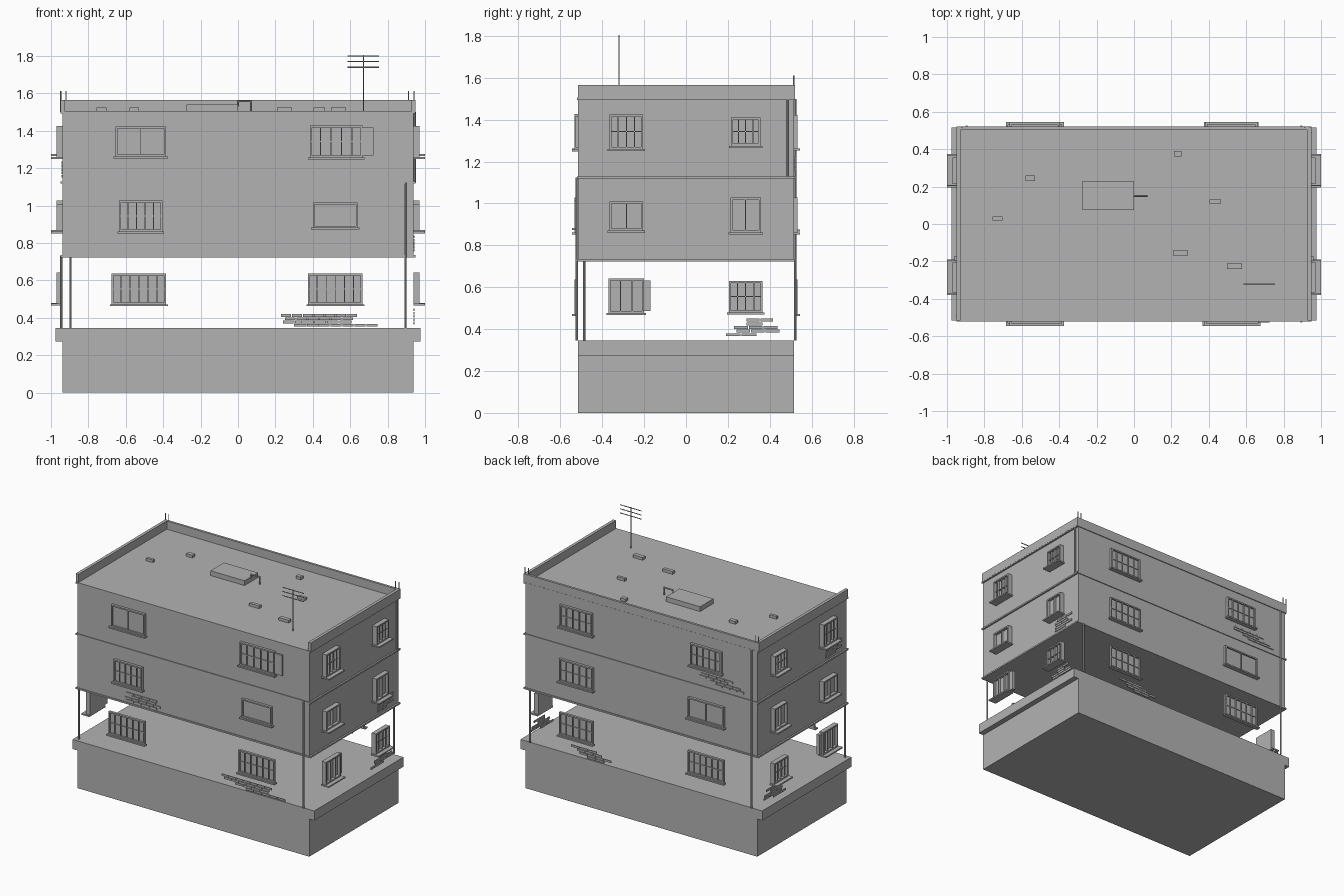
import bpy, bmesh
from mathutils import Matrix, Vector

cube = bpy.data.objects.get("Cube")
if cube:
    bpy.data.objects.remove(cube, do_unlink=True)

grey = bpy.data.materials.new("plain grey")
grey.use_nodes = True
tone = (0.45, 0.45, 0.45, 1)
grey.diffuse_color = tone
grey.node_tree.nodes["Principled BSDF"].inputs["Base Color"].default_value = tone

HX, HY = 0.937, 0.515          # half width and half depth of the walls
SLAB, FLOOR1, FLOOR2, ROOF = 0.345, 0.73, 1.125, 1.5


def finish(name, bm):
    mesh = bpy.data.meshes.new(name)
    bm.to_mesh(mesh)
    bm.free()
    mesh.materials.append(grey)
    obj = bpy.data.objects.new(name, mesh)
    bpy.context.scene.collection.objects.link(obj)
    return obj


def boxes(name, spans):
    """One object from boxes given as (x range, y range, z range)."""
    bm = bmesh.new()
    for ranges in spans:
        mid = Vector([(a + b) / 2 for a, b in ranges])
        size = [abs(b - a) for a, b in ranges]
        bmesh.ops.create_cube(bm, size=1,
                              matrix=Matrix.Translation(mid) @ Matrix.Diagonal(size + [1]))
    return finish(name, bm)


def rods(name, lines, radius=0.004):
    """One object from thin round rods given as (start, end)."""
    bm = bmesh.new()
    for a, b in lines:
        a, b = Vector(a), Vector(b)
        turn = (b - a).to_track_quat('Z', 'Y').to_matrix().to_4x4()
        bmesh.ops.create_cone(bm, cap_ends=True, segments=8, radius1=radius, radius2=radius,
                              depth=(b - a).length,
                              matrix=Matrix.Translation((a + b) / 2) @ turn)
    return finish(name, bm)


def on_wall(side, u, d, z):
    """Box ranges on a wall: u along it, d outward from it."""
    sign = 1 if side in ("right", "back") else -1
    wall = HX if side in ("right", "left") else HY
    out = (sign * (wall + d[0]), sign * (wall + d[1]))
    return (out, u, z) if side in ("right", "left") else (u, out, z)


def window(side, storey, u, z, w, h, cols, rows, shutter=0):
    end_wall = side in ("right", "left")
    depth, sill = (0.034, 0.063) if end_wall else (0.018, 0.03)
    t = 0.01
    u0, u1, z0, z1 = u - w / 2, u + w / 2, z - h / 2, z + h / 2
    frame = (0, depth)
    parts = [((u0, u1), (0, depth * 0.4), (z0, z1)),                  # pane
             ((u0, u0 + t), frame, (z0, z1)), ((u1 - t, u1), frame, (z0, z1)),
             ((u0, u1), frame, (z1 - t, z1)), ((u0, u1), frame, (z0, z0 + t)),
             ((u0 - t, u1 + t), (0, sill), (z0 - t, z0))]             # sill
    for i in range(1, cols):
        c = u0 + w * i / cols
        parts.append(((c - t / 4, c + t / 4), (0, depth * 0.9), (z0, z1)))
    for i in range(1, rows):
        c = z0 + h * i / rows
        parts.append(((u0, u1), (0, depth * 0.7), (c - t / 4, c + t / 4)))
    if shutter:
        parts.append(((u1, u1 + shutter), (0, depth * 0.7), (z0 + t, z1 - t)))
    boxes(f"{side}_window_{storey}", [on_wall(side, *p) for p in parts])


def bricks(side, storey, top, rows):
    """Patch of bare bricks, one (start, end) span per row from the top down."""
    parts = []
    for i, (a, b) in enumerate(rows):
        z = top - 0.0175 * i
        n = max(1, round((b - a) / 0.062))
        step = (b - a) / n
        parts += [on_wall(side, (a + k * step, a + (k + 1) * step - 0.004),
                          (0, 0.006), (z - 0.014, z)) for k in range(n)]
    boxes(f"{side}_bricks_{storey}", parts)


# Plinth with ledges along both ends
boxes("plinth", [((-HX, HX), (-HY, HY), (0, SLAB))])
for name, s in (("left", -1), ("right", 1)):
    boxes(name + "_ledge", [((s * HX, s * 0.977), (-HY, HY), (0.275, SLAB))])

# Two closed storeys above the open one
boxes("middle_storey", [((-HX, HX), (-HY, HY), (FLOOR1, FLOOR2))])
boxes("upper_storey", [((-HX, HX), (-HY, HY), (FLOOR2, ROOF))])
for name, z in (("lower", FLOOR1), ("middle", FLOOR2), ("roof", ROOF)):
    e = 0.012
    boxes(name + "_moulding", [((-HX - e, HX + e), (-HY - e / 2, HY + e / 2), (z - 0.006, z + 0.005))])

# Parapet on the back and both ends
boxes("parapet", [((-0.95, -0.928), (-HY, HY), (ROOF, 1.565)),
                  ((0.928, 0.95), (-HY, HY), (ROOF, 1.565)),
                  ((-0.95, 0.95), (HY - 0.012, HY + 0.005), (ROOF, 1.565))])

# Windows: storey, centre, height, width, height, columns, rows, shutter
for spec in [(1, -0.53, 0.555, 0.29, 0.165, 6, 2), (1, 0.52, 0.555, 0.29, 0.165, 6, 2),
             (2, -0.52, 0.945, 0.23, 0.165, 5, 2), (2, 0.52, 0.95, 0.24, 0.135, 1, 1),
             (3, -0.52, 1.343, 0.27, 0.16, 2, 1), (3, 0.525, 1.343, 0.28, 0.17, 5, 2, 0.06)]:
    window("front", *spec)
for spec in [(1, -0.53, 0.555, 0.29, 0.165, 6, 2), (1, 0.52, 0.555, 0.27, 0.165, 5, 2),
             (2, -0.53, 0.95, 0.29, 0.15, 2, 1), (2, 0.52, 0.945, 0.27, 0.165, 5, 2),
             (3, -0.53, 1.343, 0.25, 0.16, 5, 2), (3, 0.52, 1.343, 0.26, 0.16, 5, 2)]:
    window("back", *spec)
for side in ("right", "left"):
    for spec in [(1, -0.285, 0.56, 0.17, 0.165, 3, 1, 0.03), (1, 0.285, 0.555, 0.16, 0.15, 4, 2),
                 (2, -0.285, 0.94, 0.16, 0.14, 2, 1), (2, 0.285, 0.945, 0.145, 0.165, 2, 1),
                 (3, -0.285, 1.343, 0.16, 0.165, 4, 2), (3, 0.285, 1.343, 0.14, 0.135, 4, 2)]:
        window(side, *spec)

# Bare brick patches
bricks("front", 1, 0.42, [(0.23, 0.64), (0.25, 0.62), (0.34, 0.61), (0.43, 0.75)])
bricks("front", 2, 0.81, [(-0.54, -0.29), (-0.5, -0.3), (-0.55, -0.26), (-0.54, -0.29)])
bricks("back", 1, 0.42, [(0.36, 0.57), (0.32, 0.52), (0.24, 0.5), (0.3, 0.44)])
bricks("back", 3, 1.225, [(-0.74, -0.48), (-0.7, -0.47), (-0.8, -0.55), (-0.83, -0.6)])
narrow = [(0.29, 0.45), (0.27, 0.39), (0.28, 0.41), (0.27, 0.45), (0.27, 0.38)]
stepped = [(0.29, 0.42), (0.29, 0.37), (0.23, 0.44), (0.24, 0.45), (0.19, 0.34)]
bricks("right", 1, 0.45, stepped)
bricks("right", 2, 0.84, narrow)
bricks("left", 1, 0.45, stepped)
bricks("left", 3, 1.235, [(-b, -a) for a, b in narrow])

# Drain pipes near the corners
px, py = 0.895, 0.487
fx, fy = HX + 0.008, HY + 0.006
for name, x, y, z0, z1 in [("front_right", px, -fy, SLAB, FLOOR2),
                           ("back_left", -px, fy, SLAB, ROOF),
                           ("back_right", px, fy, SLAB, FLOOR1),
                           ("left_front", -fx, -py, SLAB, FLOOR1),
                           ("right_back", fx, py, FLOOR2, ROOF)]:
    rods(name + "_pipe", [((x, y, z0), (x, y, z1))], 0.006)

# Corner spikes, aerial and vent on the roof
rods("corner_spikes", [((x, y, ROOF), (x, y, 1.612))
                       for x, y in [(-0.948, 0.515), (-0.92, 0.515), (0.912, 0.515), (0.94, 0.515)]], 0.003)
ax, ay = 0.67, -0.32
rods("aerial", [((ax, ay, ROOF), (ax, ay, 1.805))]
     + [((ax - 0.085, ay, z), (ax + 0.085, ay, z)) for z in (1.74, 1.77, 1.8)], 0.003)
boxes("roof_hatch", [((-0.275, 0), (0.075, 0.23), (ROOF, 1.54))])
rods("vent_pipe", [((0, 0.15, 1.53), (0, 0.15, 1.562)), ((0, 0.15, 1.558), (0.072, 0.15, 1.558)),
                   ((0.07, 0.15, ROOF), (0.07, 0.15, 1.562))], 0.005)

# Loose blocks on the roof
for x, y, w, d in [(-0.73, 0.03, 0.055, 0.02), (-0.555, 0.245, 0.05, 0.03), (0.235, 0.375, 0.04, 0.03),
                   (0.435, 0.12, 0.06, 0.02), (0.248, -0.155, 0.08, 0.025), (0.537, -0.225, 0.08, 0.03)]:
    boxes("roof_block", [((x - w / 2, x + w / 2), (y - d / 2, y + d / 2), (ROOF, 1.525))])
